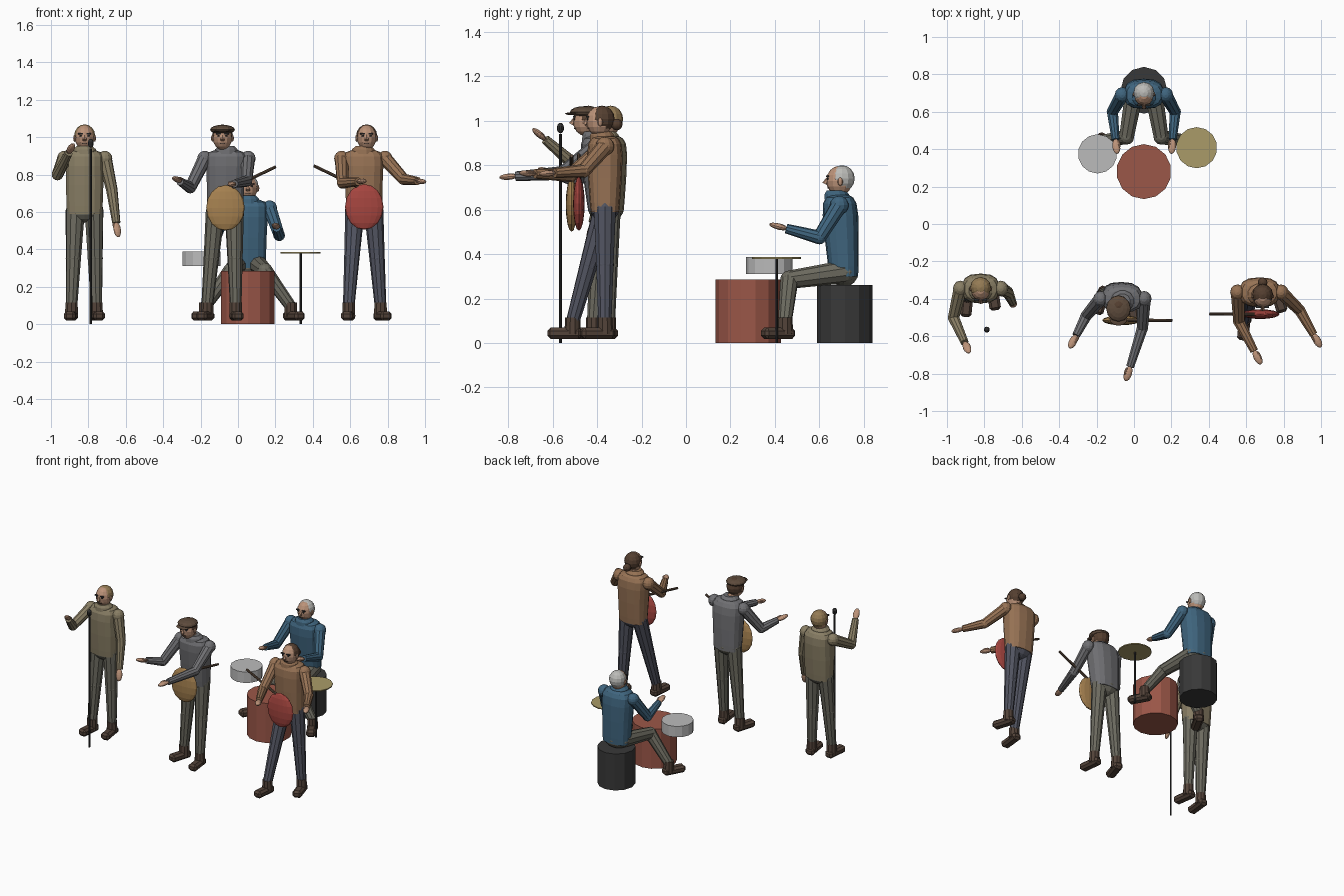
import bpy, bmesh, math
from mathutils import Vector, Matrix

if "Cube" in bpy.data.objects:
    bpy.data.objects.remove(bpy.data.objects["Cube"])

MATS = {}
COLOURS = dict(
    skin=(.50, .29, .19), olive=(.25, .21, .13), grey=(.16, .16, .17), brown=(.31, .17, .09),
    blue=(.05, .13, .21), trousers=(.15, .145, .115), jeans=(.085, .09, .12), shoe=(.085, .055, .04),
    dark=(.03, .03, .03), blond=(.30, .20, .09), dark_hair=(.09, .05, .03), white_hair=(.5, .5, .48),
    cap=(.11, .07, .045), tan=(.38, .22, .08), red=(.38, .06, .05), drum=(.33, .095, .065),
    snare=(.5, .5, .5), brass=(.40, .33, .14), stool=(.04, .04, .04))


def finish(name, bm, colour, matrix=None):
    if matrix:
        bmesh.ops.transform(bm, matrix=matrix, verts=bm.verts)
    bmesh.ops.recalc_face_normals(bm, faces=bm.faces)
    me = bpy.data.meshes.new(name)
    bm.to_mesh(me)
    bm.free()
    ob = bpy.data.objects.new(name, me)
    bpy.context.collection.objects.link(ob)
    if colour not in MATS:
        MATS[colour] = bpy.data.materials.new(colour)
        MATS[colour].diffuse_color = (*COLOURS[colour], 1)
    me.materials.append(MATS[colour])
    return ob


def aim(a, b):
    return (Vector(b) - Vector(a)).to_track_quat('Z', 'Y').to_matrix().to_4x4()


def ball(name, loc, size, colour, rot=None, seg=12):
    bm = bmesh.new()
    bmesh.ops.create_uvsphere(bm, u_segments=seg, v_segments=8, radius=1)
    return finish(name, bm, colour, Matrix.Translation(loc) @ (rot or Matrix()) @ Matrix.Diagonal((*size, 1)))


def limb(name, a, b, ra, rb, colour, sides=10):
    a, b = Vector(a), Vector(b)
    bm = bmesh.new()
    bmesh.ops.create_cone(bm, cap_ends=True, segments=sides, radius1=ra, radius2=rb, depth=(b - a).length)
    return finish(name, bm, colour, Matrix.Translation((a + b) / 2) @ aim(a, b))


def box(name, loc, size, colour, rot=None, bevel=0):
    bm = bmesh.new()
    bmesh.ops.create_cube(bm, size=1)
    bmesh.ops.scale(bm, vec=size, verts=bm.verts)
    if bevel:
        bmesh.ops.bevel(bm, geom=bm.edges[:], offset=bevel, segments=1, affect='EDGES')
    return finish(name, bm, colour, Matrix.Translation(loc) @ (rot or Matrix()))


def loft(name, rings, colour, sides=14, power=.75):
    """Stack of horizontal rounded rings: x, y, z, half width, half depth."""
    bm = bmesh.new()
    loops = []
    for x, y, z, w, d in rings:
        loop = []
        for i in range(sides):
            t = 2 * math.pi * (i + .5) / sides
            c, s = math.cos(t), math.sin(t)
            loop.append(bm.verts.new((x + w * math.copysign(abs(c) ** power, c),
                                      y + d * math.copysign(abs(s) ** power, s), z)))
        loops.append(loop)
    for lo, hi in zip(loops, loops[1:]):
        for i in range(sides):
            j = (i + 1) % sides
            bm.faces.new((lo[i], lo[j], hi[j], hi[i]))
    bm.faces.new(loops[0])
    bm.faces.new(loops[-1])
    return finish(name, bm, colour)


def shoe(name, x, y, splay, z=0):
    r = Matrix.Rotation(splay, 4, 'Z')
    box(name, Vector((x, y, z + .044)) + r @ Vector((0, -.035, 0)), (.062, .155, .05), 'shoe', r, .014)
    limb(name + '_ankle', (x, y, z + .04), (x, y, z + .115), .037, .034, 'shoe')


def figure(who, hip, chest, head, shirt, legs_col, hair, arms, knees, feet, half=.108, style=''):
    hx, hy, hz = hip
    cx, cy, cz = chest
    # torso, collar and pelvis
    rings = [(0, .096, .064), (.12, .098, .068), (.45, .102, .076), (.75, half, .08),
             (.90, half, .075), (.97, half * .86, .062), (1, half * .6, .045)]
    loft(who + '_torso', [(hx + (cx - hx) * t, hy + (cy - hy) * t, hz + (cz - hz) * t, w, d)
                          for t, w, d in rings], shirt)
    loft(who + '_collar', [(cx, cy - .01, cz - .02, .068, .06), (cx, cy - .012, cz + .005, .062, .056),
                           (cx, cy - .015, cz + .022, .043, .043)], shirt, 12, 1)
    ball(who + '_pelvis', (hx, hy, hz + .02), (.097, .066, .068), legs_col)
    limb(who + '_neck', (cx, cy, cz - .02), (head[0], head[1] + .008, head[2] - .03), .034, .03, 'skin')
    # head, face and hair
    h = Vector(head)
    ball(who + '_head', h, (.052, .059, .067), 'skin')
    limb(who + '_nose', h + Vector((0, -.052, .012)), h + Vector((0, -.066, -.014)), .006, .012, 'skin', 6)
    box(who + '_mouth', h + Vector((0, -.050, -.032)), (.026, .008, .005), 'shoe')
    for s in (-1, 1):
        ball(who + '_ear', h + Vector((s * .053, .004, -.004)), (.008, .012, .019), 'skin', seg=8)
        box(who + '_brow', h + Vector((s * .022, -.053, .02)), (.026, .012, .006), 'dark')
        ball(who + '_eye', h + Vector((s * .021, -.052, .009)), (.007, .005, .005), 'dark', seg=8)
    ball(who + '_hair', h + Vector((0, .012, .010)), (.056, .057, .060), hair)
    if style == 'cap':
        ball('flat_cap', h + Vector((0, -.002, .042)), (.066, .07, .026), 'cap')
        ball('cap_brim', h + Vector((0, -.056, .034)), (.048, .038, .007), 'cap')
    if style == 'bun':
        ball('hair_bun', h + Vector((0, .078, -.015)), (.026, .026, .026), hair)
    # arms: elbow and finger tip are given for each side
    for s, side, (elbow, tip) in zip((-1, 1), ('right', 'left'), arms):
        n = f'{who}_{side}'
        sh = Vector((cx + s * (half + .008), cy, cz - .045))
        e, t = Vector(elbow), Vector(tip)
        d = (t - e).normalized()
        w = t - d * .08
        ball(n + '_shoulder', sh, (.04, .042, .042), shirt)
        limb(n + '_upper_arm', sh, e, .038, .031, shirt)
        ball(n + '_elbow', e, (.031,) * 3, shirt)
        limb(n + '_forearm', e, w, .031, .022, shirt)
        ball(n + '_hand', w + d * .038, (.021, .014, .042), 'skin', aim(e, t))
        ball(n + '_thumb', w + d * .025 + Vector((-s * .016, 0, .008)), (.007, .007, .022), 'skin', aim(e, t), 8)
    # legs and shoes
    for s, side, knee, (fx, fy, splay) in zip((-1, 1), ('right', 'left'), knees, feet):
        n = f'{who}_{side}'
        top, ankle = Vector((hx + s * .05, hy, hz + .02)), Vector((fx, fy, .095))
        k = Vector(knee) if knee else top.lerp(ankle, .5)
        ball(n + '_hip', top, (.05, .056, .05), legs_col)
        limb(n + '_thigh', top, k, .052, .041, legs_col)
        ball(n + '_knee', k, (.041,) * 3, legs_col)
        limb(n + '_shin', k, ankle, .041, .031, legs_col)
        shoe(n + '_shoe', fx, fy, splay)


def guitar(name, x, y, z, s, colour):
    ball(name + '_body', (x, y, z), (.103, .026, .122), colour, seg=16)
    limb(name + '_neck', (x + s * .03, y, z + .105), (x + s * .27, y, z + .22), .009, .008, 'cap', 8)


# band members
figure('singer', (-.82, -.345, .59), (-.82, -.345, .93), (-.82, -.352, .998), 'olive', 'trousers', 'blond',
       [((-.965, -.50, .80), (-.88, -.69, .965)), ((-.675, -.365, .72), (-.64, -.44, .465))],
       (None, None), [(-.89, -.385, -.1), (-.757, -.35, .15)], .1)
figure('guitarist', (-.07, -.375, .59), (-.062, -.40, .93), (-.083, -.45, .998), 'grey', 'trousers', 'dark_hair',
       [((-.255, -.49, .73), (-.345, -.665, .785)), ((.045, -.555, .765), (-.045, -.84, .745))],
       (None, None), [(-.165, -.375, -.3), (-.012, -.415, .12)], style='cap')
figure('bassist', (.675, -.365, .59), (.67, -.365, .93), (.688, -.39, .998), 'brown', 'jeans', 'dark_hair',
       [((.56, -.52, .755), (.68, -.75, .765)), ((.885, -.46, .775), (1.0, -.66, .76))],
       (None, None), [(.592, -.51, -.1), (.762, -.365, .3)], style='bun')
figure('drummer', (.053, .71, .30), (.053, .69, .665), (.053, .69, .73), 'blue', 'trousers', 'white_hair',
       [((-.115, .60, .475), (-.09, .375, .535)), ((.22, .60, .475), (.2, .375, .535))],
       ((-.04, .465, .285), (.145, .465, .285)), [(-.175, .445, -.5), (.282, .445, .5)])

# guitars
guitar('guitar', -.067, -.515, .622, 1, 'tan')
guitar('bass_guitar', .675, -.482, .627, -1, 'red')

# drum kit and stool
limb('bass_drum', (.053, .28, 0), (.053, .28, .285), .147, .147, 'drum', 14)
limb('snare_drum', (-.195, .375, .31), (-.195, .375, .388), .105, .105, 'snare', 14)
limb('cymbal', (.335, .408, .379), (.335, .408, .386), .11, .11, 'brass', 14)
limb('cymbal_stand', (.335, .408, 0), (.335, .408, .38), .006, .006, 'dark', 8)
limb('stool', (.053, .715, 0), (.053, .715, .262), .125, .125, 'stool', 12)

# microphone and stand
limb('microphone_stand', (-.787, -.565, 0), (-.787, -.565, .94), .006, .006, 'dark', 8)
ball('microphone', (-.787, -.565, .967), (.016, .016, .024), 'dark', seg=10)

for m in bpy.data.materials:
    if m.users and not m.is_grease_pencil:
        m.use_nodes = True
        m.node_tree.nodes["Principled BSDF"].inputs["Base Color"].default_value = m.diffuse_color
